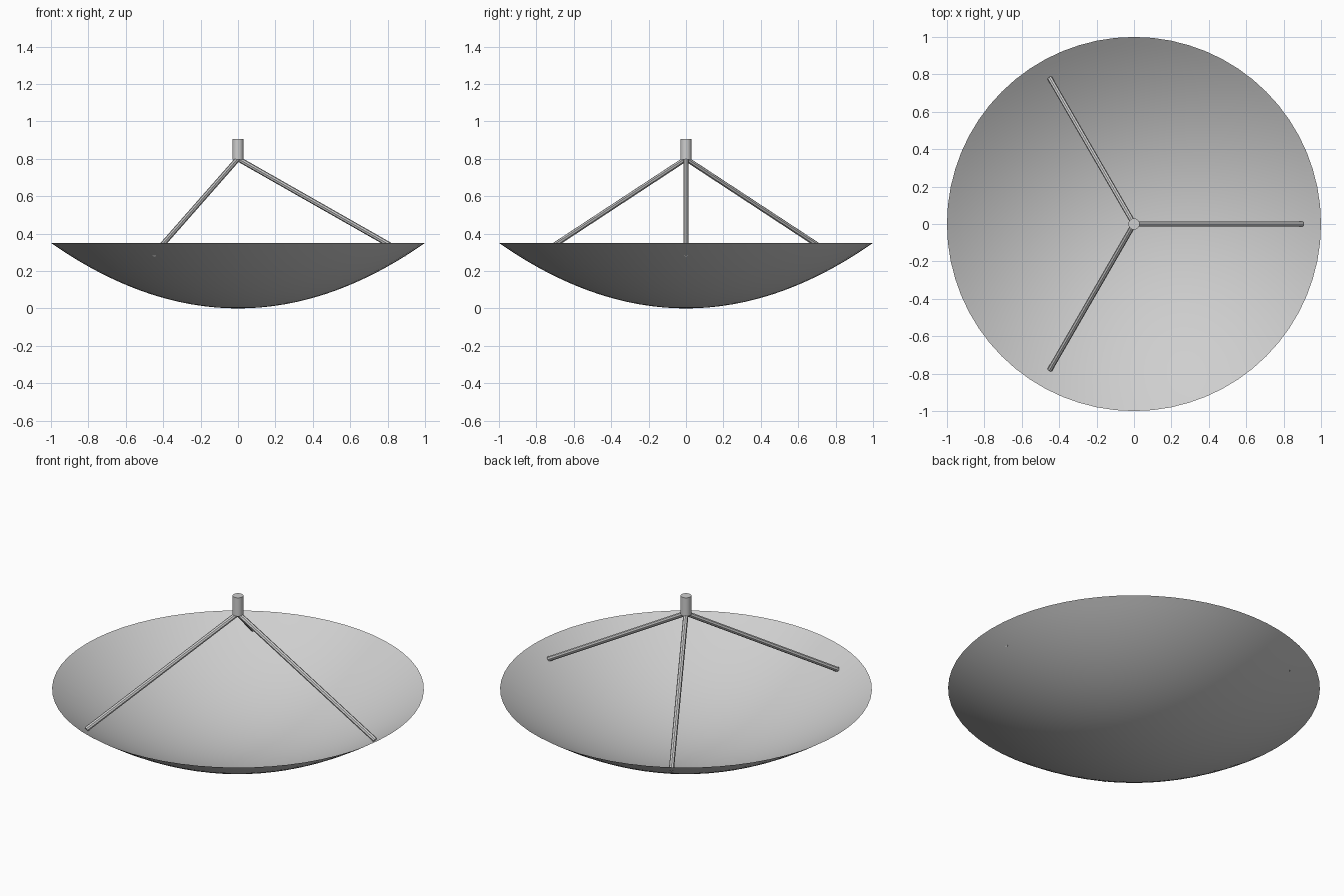
import bpy
import bmesh
import math
from mathutils import Vector

cube = bpy.data.objects.get("Cube")
if cube:
    bpy.data.objects.remove(cube, do_unlink=True)

RADIUS = 1.0
DEPTH = 0.35
FEED_BASE = 0.8
STRUT_REACH = 0.9

# Single light grey finish
grey = bpy.data.materials.new("light_grey")
grey.use_nodes = True
colour = (0.62, 0.62, 0.62, 1)
grey.diffuse_color = colour
grey.node_tree.nodes["Principled BSDF"].inputs["Base Color"].default_value = colour


def dish_height(r):
    return DEPTH * (r / RADIUS) ** 2


def finish(obj, angle):
    obj.data.materials.append(grey)
    bpy.ops.object.select_all(action="DESELECT")
    obj.select_set(True)
    bpy.context.view_layer.objects.active = obj
    bpy.ops.object.shade_smooth_by_angle(angle=math.radians(angle))


def rod(name, start, end, radius, sides):
    start, end = Vector(start), Vector(end)
    axis = end - start
    bpy.ops.mesh.primitive_cylinder_add(
        vertices=sides, radius=radius, depth=axis.length,
        location=(start + end) / 2,
        rotation=axis.to_track_quat("Z", "Y").to_euler())
    obj = bpy.context.object
    obj.name = name
    finish(obj, 40)


# Parabolic reflector: spin the profile around z
bm = bmesh.new()
rings = 24
profile = [bm.verts.new((RADIUS * i / rings, 0, dish_height(RADIUS * i / rings)))
           for i in range(rings + 1)]
edges = [bm.edges.new(pair) for pair in zip(profile, profile[1:])]
bmesh.ops.spin(bm, geom=profile + edges, cent=(0, 0, 0), axis=(0, 0, 1),
               angle=math.tau, steps=64)
bmesh.ops.remove_doubles(bm, verts=bm.verts, dist=0.0005)
bm.normal_update()
down = [f for f in bm.faces if f.normal.z < 0]
bmesh.ops.reverse_faces(bm, faces=down)
mesh = bpy.data.meshes.new("reflector_dish")
bm.to_mesh(mesh)
bm.free()
dish = bpy.data.objects.new("reflector_dish", mesh)
bpy.context.collection.objects.link(dish)
finish(dish, 40)

# Three struts from the dish to the feed
for i in range(3):
    a = math.tau * i / 3
    foot = (STRUT_REACH * math.cos(a), STRUT_REACH * math.sin(a),
            dish_height(STRUT_REACH) + 0.005)
    rod(f"feed_strut_{i + 1}", foot, (0, 0, FEED_BASE), 0.014, 8)

# Feed at the focus
rod("feed_horn", (0, 0, FEED_BASE - 0.005), (0, 0, 0.905), 0.03, 16)
